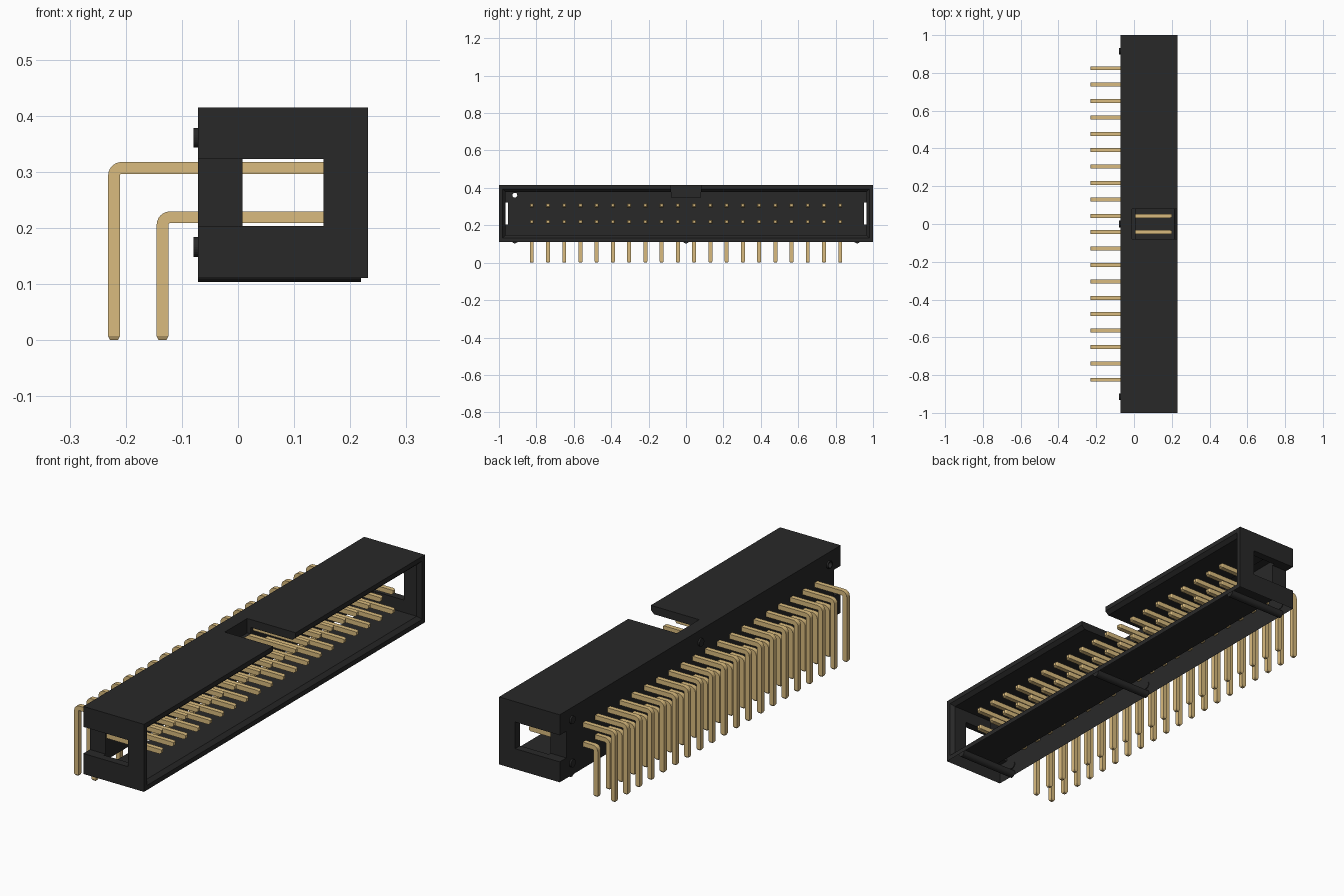
import bpy, bmesh, math
from mathutils import Matrix, Vector

cube = bpy.data.objects.get("Cube")
if cube:
    bpy.data.objects.remove(cube, do_unlink=True)


def material(name, rgb):
    m = bpy.data.materials.new(name)
    m.use_nodes = True
    m.diffuse_color = (*rgb, 1)
    bsdf = m.node_tree.nodes["Principled BSDF"]
    bsdf.inputs["Base Color"].default_value = (*rgb, 1)
    bsdf.inputs["Roughness"].default_value = 0.6
    return m


BLACK = material("black plastic", (0.0215, 0.0215, 0.0215))
GOLD = material("gold plating", (0.70, 0.50, 0.21))


def finish(name, bm, mat):
    bmesh.ops.recalc_face_normals(bm, faces=bm.faces)
    mesh = bpy.data.meshes.new(name)
    bm.to_mesh(mesh)
    bm.free()
    mesh.materials.append(mat)
    ob = bpy.data.objects.new(name, mesh)
    bpy.context.collection.objects.link(ob)
    return ob


def loft(bm, rings):
    """Skin a list of four-point rings and cap both ends."""
    loops = [[bm.verts.new(p) for p in ring] for ring in rings]
    for a, b in zip(loops, loops[1:]):
        for i in range(4):
            j = (i + 1) % 4
            bm.faces.new((a[i], a[j], b[j], b[i]))
    bm.faces.new(loops[0])
    bm.faces.new(loops[-1])


def rect_x(x, y0, y1, z0, z1):
    return [(x, y0, z0), (x, y1, z0), (x, y1, z1), (x, y0, z1)]


def box(name, x0, x1, y0, y1, z0, z1):
    bm = bmesh.new()
    loft(bm, [rect_x(x, y0, y1, z0, z1) for x in (x0, x1)])
    return finish(name, bm, BLACK)


def rod_x(name, x0, x1, y, z, r):
    bm = bmesh.new()
    place = Matrix.Translation(((x0 + x1) / 2, y, z)) @ Matrix.Rotation(math.pi / 2, 4, 'Y')
    bmesh.ops.create_cone(bm, cap_ends=True, segments=24, radius1=r, radius2=r,
                          depth=x1 - x0, matrix=place)
    return finish(name, bm, BLACK)


def cut(target, cutters):
    for c in cutters:
        mod = target.modifiers.new("cut", 'BOOLEAN')
        mod.operation, mod.solver, mod.object = 'DIFFERENCE', 'EXACT', c
    dg = bpy.context.evaluated_depsgraph_get()
    mesh = bpy.data.meshes.new_from_object(target.evaluated_get(dg))
    target.modifiers.clear()
    target.data = mesh
    for c in cutters:
        bpy.data.objects.remove(c, do_unlink=True)


# Shroud: block with a chamfered cavity, keying slot and end windows
BOTTOM, BASE_X = 0.111, 0.008
shroud = box("shroud", -0.071, 0.2315, -1, 1, BOTTOM, 0.415)
bm = bmesh.new()
loft(bm, [rect_x(x, -0.965 - g, 0.965 + g, 0.147 - g, 0.379 + g)
          for x, g in ((BASE_X, 0), (0.215, 0), (0.239, 0.022))])
cavity = finish("cavity_cutter", bm, BLACK)
slot = box("slot_cutter", -0.01, 0.26, -0.08, 0.08, 0.35, 0.45)
windows = [box("window_cutter", -0.1, 0.152, min(s * 0.953, s * 1.1), max(s * 0.953, s * 1.1),
               0.203, 0.323) for s in (-1, 1)]
hole = rod_x("hole_cutter", -0.2, 0.1, -0.915, 0.361, 0.013)
cut(shroud, [cavity, slot, *windows, hole])

# The shell is open underneath and at the front of the pin base
bm = bmesh.new()
bm.from_mesh(shroud.data)
bm.normal_update()
open_faces = []
for f in bm.faces:
    c = f.calc_center_median()
    underside = f.normal.z < -0.9 and abs(c.z - BOTTOM) < 0.001
    base_front = f.normal.x > 0.9 and abs(c.x - BASE_X) < 0.001
    if underside or base_front:
        open_faces.append(f)
bmesh.ops.delete(bm, geom=open_faces, context='FACES')
bm.to_mesh(shroud.data)
bm.free()

# Round standoff pegs on the back, ribs underneath
for y in (-0.915, 0, 0.915):
    for z in (0.166, 0.361):
        peg = rod_x("standoff_peg", -0.079, -0.068, y, z, 0.0175)
        if y < 0 and z > 0.3:
            cut(peg, [rod_x("hole_cutter", -0.2, 0.1, y, z, 0.013)])
    rod_x("bottom_rib", -0.071, 0.219, y, 0.121, 0.0175)


# Bent square pins, tapered at both tips
H = 0.0105


def pin_mesh(xv, zr):
    def ring(upper, lower, w=H):
        (xa, za), (xb, zb) = upper, lower
        return [(xa, -w, za), (xa, w, za), (xb, w, zb), (xb, -w, zb)]
    t = H * 0.65
    rings = [ring((0.2, zr + t), (0.2, zr - t), t),
             ring((0.193, zr + H), (0.193, zr - H))]
    # outer corner sweeps round the small inner bend
    centre = Vector((xv + H + 0.003, zr - H - 0.003))
    for i in range(7):
        a = math.pi / 2 * (1 + i / 6)
        d = Vector((math.cos(a), math.sin(a)))
        rings.append(ring(centre + d * (2 * H + 0.003), centre + d * 0.003))
    rings += [ring((xv - H, 0.007), (xv + H, 0.007)),
              ring((xv - t, 0), (xv + t, 0), t)]
    bm = bmesh.new()
    loft(bm, rings)
    return bm


PITCH = 0.0868
for row, xv, zr in (("upper_pin", -0.221, 0.307), ("lower_pin", -0.1345, 0.219)):
    first = finish(row, pin_mesh(xv, zr), GOLD)
    first.location.y = -9.5 * PITCH
    for i in range(1, 20):
        pin = bpy.data.objects.new(row, first.data)
        pin.location.y = (i - 9.5) * PITCH
        bpy.context.collection.objects.link(pin)
